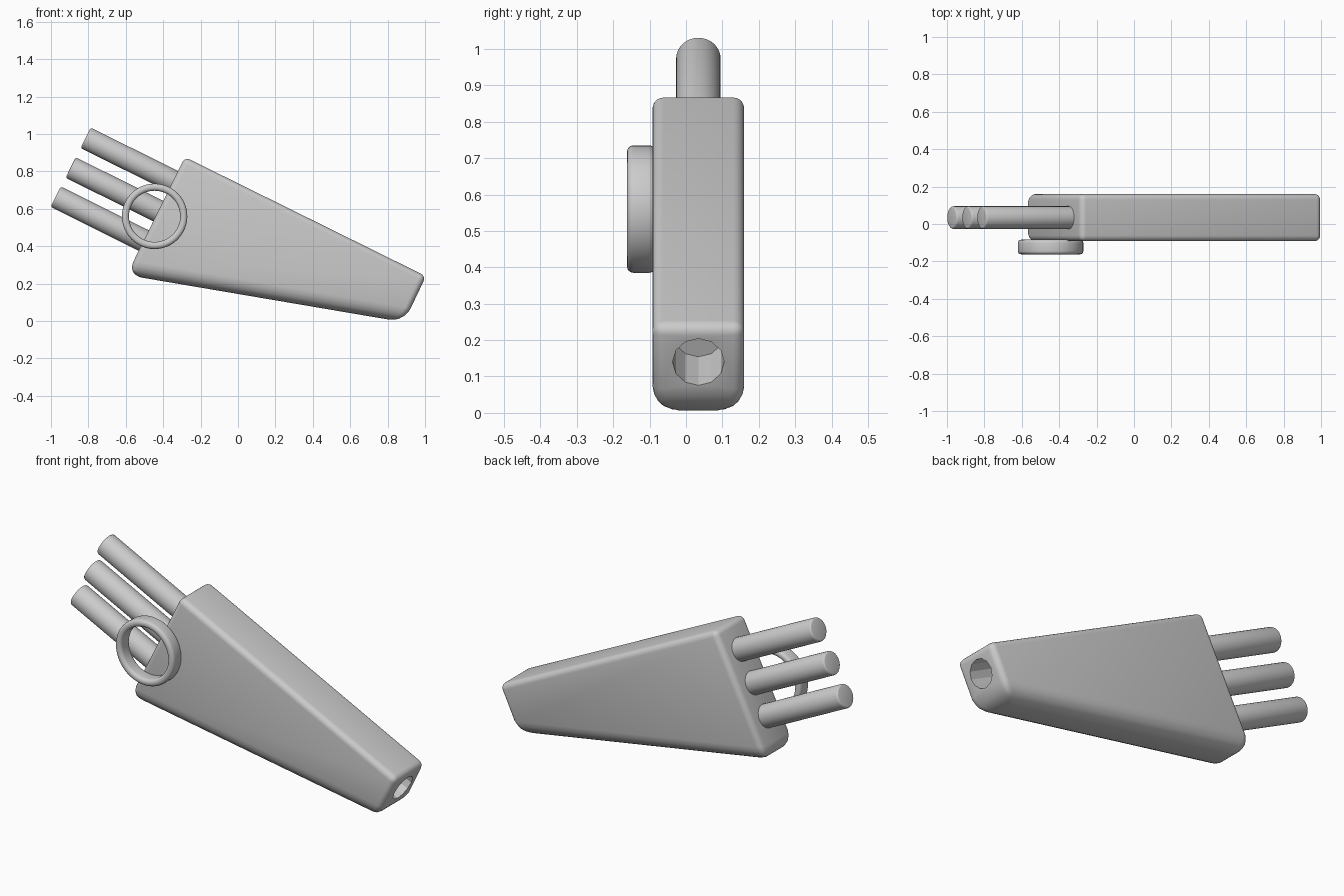
import bpy, bmesh, math
from mathutils import Vector

cube = bpy.data.objects.get("Cube")
if cube:
    bpy.data.objects.remove(cube, do_unlink=True)

grey = bpy.data.materials.new("plain grey")
grey.use_nodes = True
COLOUR = (0.6, 0.6, 0.6, 1)
grey.diffuse_color = COLOUR
grey.node_tree.nodes["Principled BSDF"].inputs["Base Color"].default_value = COLOUR

AXIS = Vector((0.895, 0, -0.445)).normalized()   # long axis, towards the narrow end
TILT = (0, math.atan2(AXIS.x, AXIS.z), 0)
MID_Y = 0.034


def activate(ob):
    bpy.ops.object.select_all(action='DESELECT')
    ob.select_set(True)
    bpy.context.view_layer.objects.active = ob


def finish(ob):
    """Apply modifiers, colour and smooth the object."""
    activate(ob)
    for mod in list(ob.modifiers):
        bpy.ops.object.modifier_apply(modifier=mod.name)
    ob.data.materials.clear()
    ob.data.materials.append(grey)
    bpy.ops.object.shade_smooth_by_angle(angle=math.radians(29))


def cylinder(name, start, end, radius, sides):
    start, end = Vector(start), Vector(end)
    bpy.ops.mesh.primitive_cylinder_add(
        vertices=sides, radius=radius, depth=(end - start).length,
        location=(start + end) / 2, rotation=TILT)
    ob = bpy.context.object
    ob.name = name
    return ob


def add_bevel(ob, width, segments, method='ANGLE'):
    mod = ob.modifiers.new("rounding", 'BEVEL')
    mod.width, mod.segments, mod.limit_method = width, segments, method


# Tapered body: side outline extruded across y, underside rounded more strongly
outline = [(-0.595, 0.246), (0.888, -0.006), (1.005, 0.24), (-0.284, 0.877)]
mesh = bpy.data.meshes.new("body")
bm = bmesh.new()
near = [bm.verts.new((x, -0.092, z)) for x, z in outline]
far = [bm.verts.new((x, 0.16, z)) for x, z in outline]
bm.faces.new(near)
bm.faces.new(far[::-1])
for i in range(4):
    j = (i + 1) % 4
    bm.faces.new((near[j], near[i], far[i], far[j]))
bmesh.ops.recalc_face_normals(bm, faces=bm.faces)
weight = bm.edges.layers.float.new("bevel_weight_edge")
underside = {near[0], near[1], far[0], far[1]}
for edge in bm.edges:
    edge[weight] = 1.0 if set(edge.verts) <= underside else 0.38
bm.to_mesh(mesh)
bm.free()
body = bpy.data.objects.new("body", mesh)
bpy.context.collection.objects.link(body)
add_bevel(body, 0.08, 5, 'WEIGHT')

# Blind socket in the narrow end
mouth = Vector((0.953, MID_Y, 0.142))
cutter = cylinder("socket_cutter", mouth - AXIS * 0.17, mouth + AXIS * 0.2, 0.071, 12)
cutter.hide_render = True
cut = body.modifiers.new("socket", 'BOOLEAN')
cut.object, cut.operation, cut.solver = cutter, 'DIFFERENCE', 'EXACT'
finish(body)
bpy.data.objects.remove(cutter, do_unlink=True)

# Three parallel rods out of the wide end
for name, x, z in (("upper_rod", -0.815, 0.98), ("middle_rod", -0.895, 0.821),
                   ("lower_rod", -0.975, 0.665)):
    tip = Vector((x, MID_Y, z))
    rod = cylinder(name, tip, tip + AXIS * 0.66, 0.061, 32)
    add_bevel(rod, 0.012, 3)
    finish(rod)

# Ring on the front: rounded rectangular section swept round the y axis
SIDES = 48
section = [(0.137, -0.162), (0.175, -0.162), (0.175, -0.084), (0.137, -0.084)]
mesh = bpy.data.meshes.new("ring")
bm = bmesh.new()
loops = []
for s in range(SIDES):
    a = math.tau * s / SIDES
    loops.append([bm.verts.new((r * math.cos(a), y, r * math.sin(a))) for r, y in section])
for s in range(SIDES):
    this, following = loops[s], loops[(s + 1) % SIDES]
    for i in range(4):
        j = (i + 1) % 4
        bm.faces.new((this[i], this[j], following[j], following[i]))
bmesh.ops.recalc_face_normals(bm, faces=bm.faces)
bm.to_mesh(mesh)
bm.free()
ring = bpy.data.objects.new("ring", mesh)
bpy.context.collection.objects.link(ring)
ring.location = (-0.446, 0, 0.56)
add_bevel(ring, 0.017, 4)
finish(ring)
